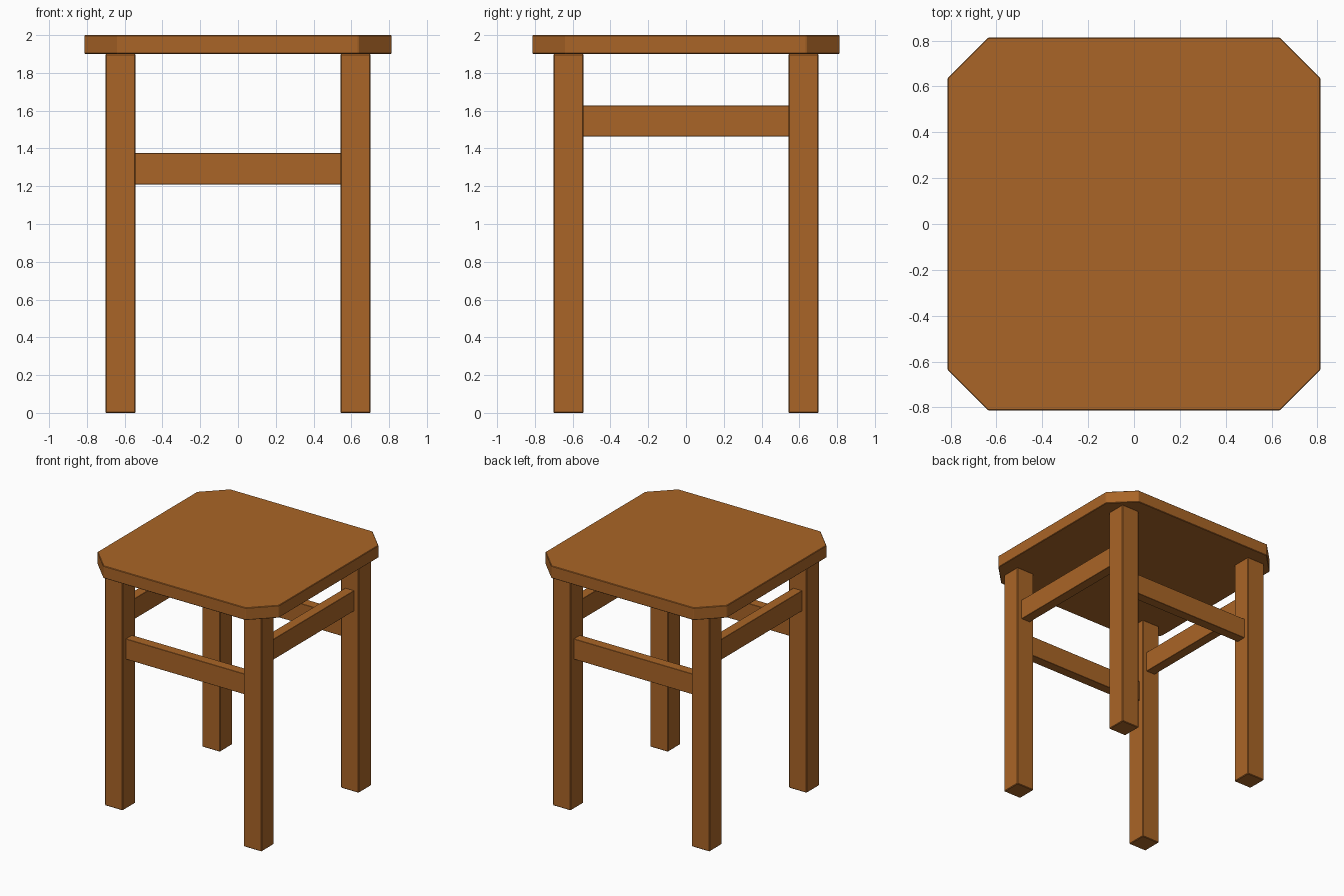
import bpy, bmesh
from math import pi
from mathutils import Matrix

if "Cube" in bpy.data.objects:
    bpy.data.objects.remove(bpy.data.objects["Cube"])

wood = bpy.data.materials.new("wood")
wood.diffuse_color = (0.40, 0.13, 0.02, 1)
wood.use_nodes = True
wood.node_tree.nodes["Principled BSDF"].inputs["Base Color"].default_value = wood.diffuse_color


def finish(name, bm, bevel):
    """Turn a bmesh into a wooden object with softly eased edges."""
    bmesh.ops.recalc_face_normals(bm, faces=bm.faces)
    mesh = bpy.data.meshes.new(name)
    bm.to_mesh(mesh)
    bm.free()
    mesh.materials.append(wood)
    obj = bpy.data.objects.new(name, mesh)
    bpy.context.collection.objects.link(obj)
    mod = obj.modifiers.new("eased_edges", 'BEVEL')
    mod.width = bevel
    mod.segments = 1
    return obj


def box(name, x, y, z, bevel, turn=0.0):
    """Box from (min, max) ranges, turned about the z axis."""
    bm = bmesh.new()
    bmesh.ops.create_cube(bm, size=1)
    ranges = (x, y, z)
    for v in bm.verts:
        v.co = [r[0] if c < 0 else r[1] for c, r in zip(v.co, ranges)]
    bmesh.ops.transform(bm, matrix=Matrix.Rotation(turn, 4, 'Z'), verts=bm.verts)
    return finish(name, bm, bevel)


# Seat: square board with cut corners
S, C = 0.813, 0.637
outline = [(S, -C), (S, C), (C, S), (-C, S), (-S, C), (-S, -C), (-C, -S), (C, -S)]
bm = bmesh.new()
face = bm.faces.new([bm.verts.new((x, y, 1.90)) for x, y in outline])
top = bmesh.ops.extrude_face_region(bm, geom=[face])["geom"]
bmesh.ops.translate(bm, vec=(0, 0, 0.10),
                    verts=[g for g in top if isinstance(g, bmesh.types.BMVert)])
finish("seat", bm, 0.004)

# Legs and rails, one of each per quarter turn
sides = ("front", "right", "back", "left")
corners = ("front_left", "front_right", "back_right", "back_left")
for i in range(4):
    turn = i * pi / 2
    box(corners[i] + "_leg", (-0.702, -0.542), (-0.702, -0.542), (0, 1.90), 0.005, turn)
    # Front and back rails sit lower than the side rails
    z = (1.21, 1.375) if i % 2 == 0 else (1.463, 1.628)
    box(sides[i] + "_rail", (-0.545, 0.545), (-0.66, -0.58), z, 0.002, turn)
